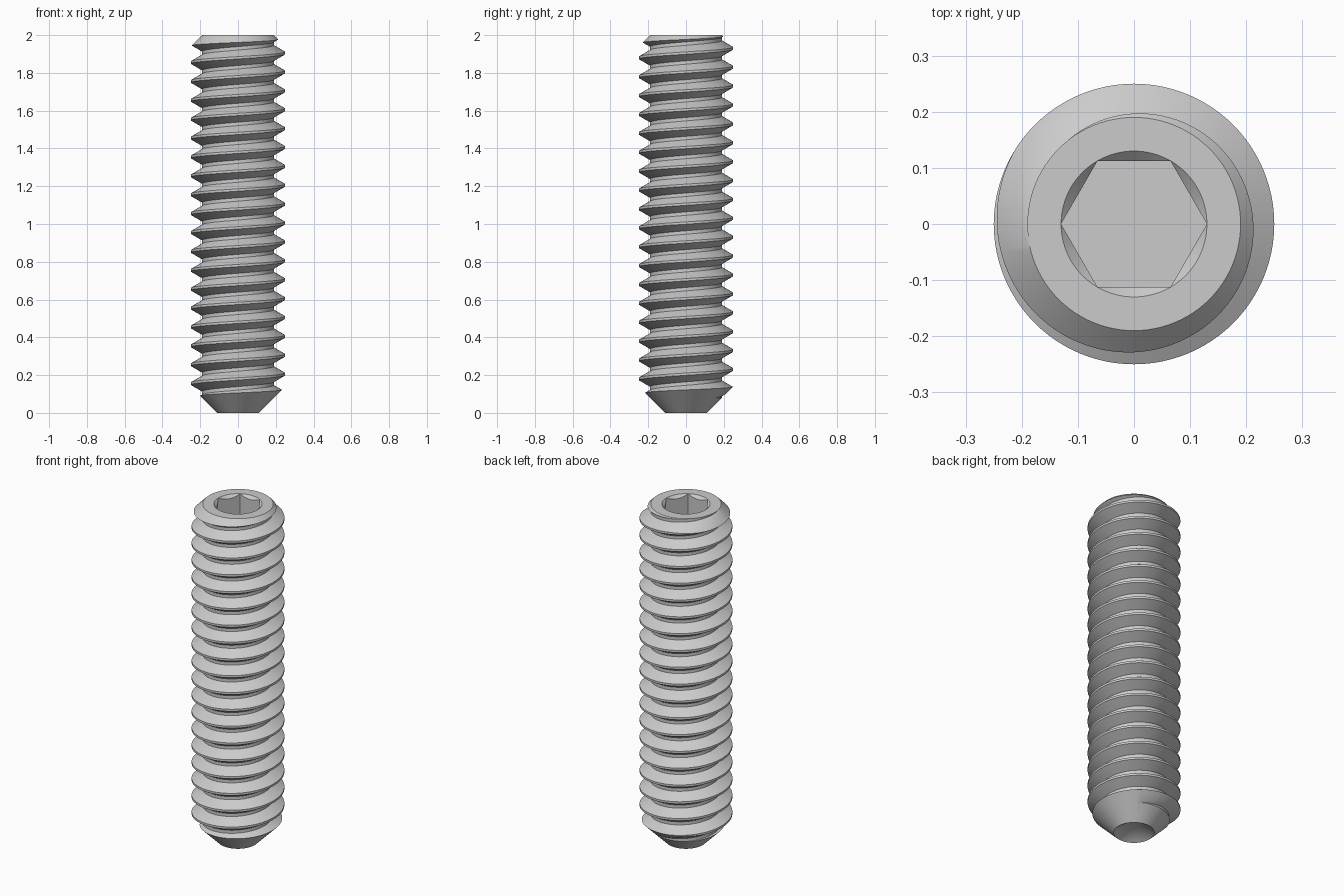
import bpy, bmesh, math

if "Cube" in bpy.data.objects:
    bpy.data.objects.remove(bpy.data.objects["Cube"])

N = 96                 # segments around the axis
PITCH, CREST, ROOT = 0.1, 0.25, 0.19


def finish(bm, name, helper=False):
    bmesh.ops.recalc_face_normals(bm, faces=bm.faces)
    me = bpy.data.meshes.new(name)
    bm.to_mesh(me)
    bm.free()
    ob = bpy.data.objects.new(name, me)
    bpy.context.collection.objects.link(ob)
    ob.hide_render = helper
    return ob


def revolve(profile, name, n=N):
    """Solid of revolution; the profile starts and ends on the axis."""
    bm = bmesh.new()
    rings = []
    for r, z in profile:
        count = 1 if r == 0 else n
        rings.append([bm.verts.new((r * math.cos(2 * math.pi * j / n),
                                    r * math.sin(2 * math.pi * j / n), z))
                      for j in range(count)])
    for a, b in zip(rings, rings[1:]):
        for j in range(n):
            k = (j + 1) % n
            quad = [a[j % len(a)], a[k % len(a)], b[k % len(b)], b[j % len(b)]]
            bm.faces.new(list(dict.fromkeys(quad)))
    return finish(bm, name, True)


def helical_solid(name):
    """Endless thread: each row climbs one pitch per turn and joins the row above."""
    half = PITCH / 16
    flank = half + (CREST - ROOT) * math.tan(math.radians(30))
    tooth = [(CREST, -half), (CREST, half), (ROOT, flank), (ROOT, PITCH - flank)]
    bm = bmesh.new()
    rows = []
    for k in range(-4, 24):
        for r, dz in tooth:
            rows.append([bm.verts.new((r * math.cos(2 * math.pi * j / N),
                                       r * math.sin(2 * math.pi * j / N),
                                       0.005 + PITCH * (k + j / N) + dz))
                         for j in range(N)])
    step = len(tooth)

    def vert(i, j):
        return rows[i][j] if j < N else rows[i + step][0]

    for i in range(len(rows) - step - 1):
        for j in range(N):
            bm.faces.new([vert(i, j), vert(i, j + 1), vert(i + 1, j + 1), vert(i + 1, j)])
    # drop unused verts, then close both ends with a fan to the axis
    bmesh.ops.delete(bm, geom=[v for v in bm.verts if not v.link_faces], context='VERTS')
    rim = [e for e in bm.edges if e.is_boundary]
    low, high = bm.verts.new((0, 0, -0.5)), bm.verts.new((0, 0, 2.6))
    for e in rim:
        bm.faces.new([e.verts[0], e.verts[1], low if e.verts[0].co.z < 1 else high])
    return finish(bm, name)


def boolean(ob, tool, op):
    mod = ob.modifiers.new(op, 'BOOLEAN')
    mod.operation, mod.object, mod.solver = op, tool, 'EXACT'
    bpy.context.view_layer.objects.active = ob
    bpy.ops.object.modifier_apply(modifier=mod.name)
    bpy.data.objects.remove(tool)


# threaded shaft
screw = helical_solid("set_screw")

# chamfered ends and conical cup point
boolean(screw, revolve([(0, 0.065), (0.11, 0), (0.27, 0.16), (0.27, 1.92),
                        (0.19, 2), (0, 2)], "end_envelope"), 'INTERSECT')

# hex socket with a countersunk mouth
boolean(screw, revolve([(0, 1.75), (0.13, 1.75), (0.13, 2.1), (0, 2.1)],
                       "hex_cutter", 6), 'DIFFERENCE')
boolean(screw, revolve([(0, 1.87), (0.181, 2.051), (0, 2.051)],
                       "countersink_cutter"), 'DIFFERENCE')

# smooth flanks, crisp thread edges
bpy.ops.object.select_all(action='DESELECT')
screw.select_set(True)
bpy.context.view_layer.objects.active = screw
bpy.ops.object.shade_smooth_by_angle(angle=math.radians(25))
